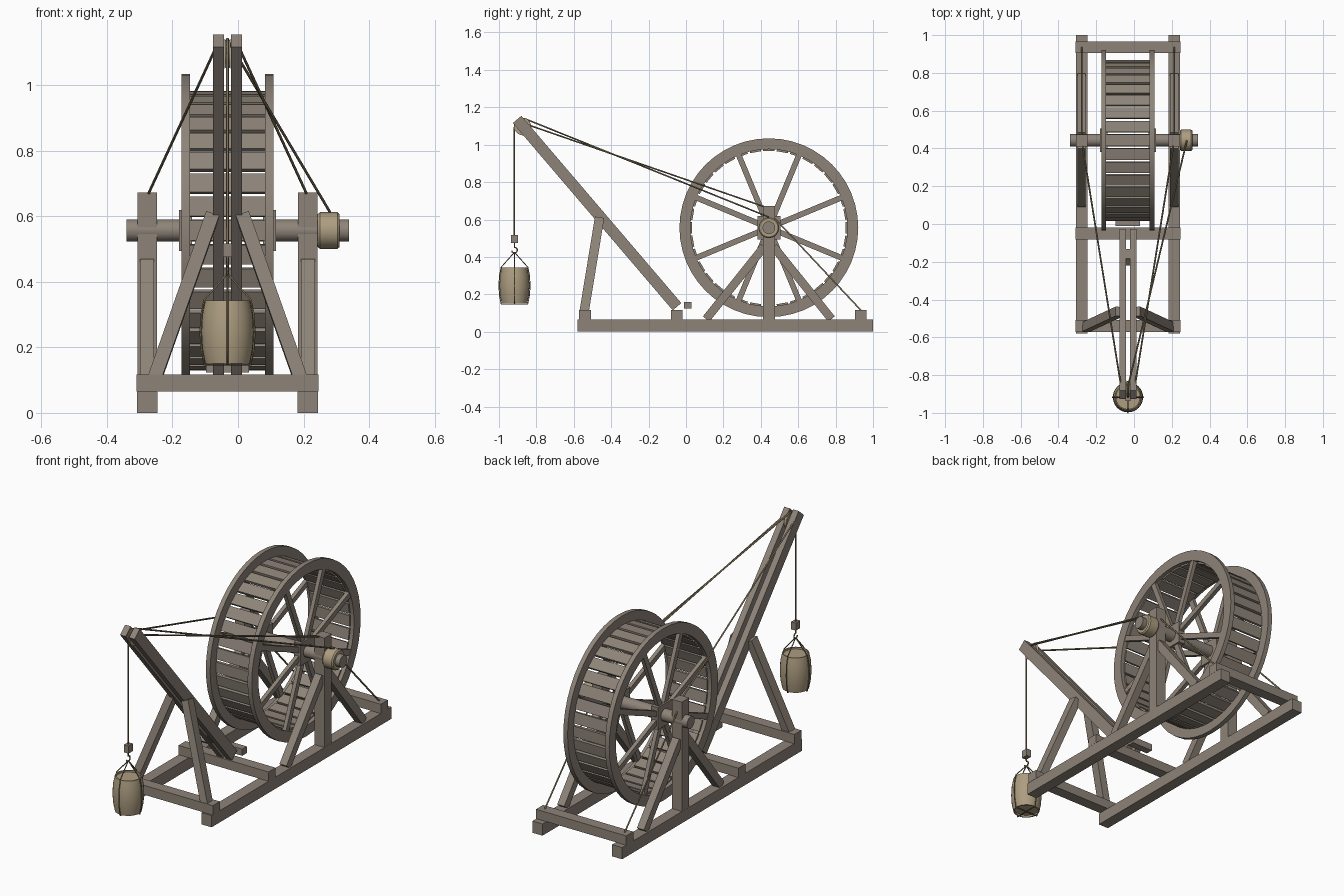
import bpy, bmesh, math
from mathutils import Vector, Matrix

if "Cube" in bpy.data.objects:
    bpy.data.objects.remove(bpy.data.objects["Cube"], do_unlink=True)


def material(name, rgb):
    m = bpy.data.materials.new(name)
    m.use_nodes = True
    m.diffuse_color = (*rgb, 1)
    m.node_tree.nodes["Principled BSDF"].inputs["Base Color"].default_value = (*rgb, 1)
    return m


WOOD = material("weathered wood", (0.27, 0.23, 0.19))
TAN = material("pale wood", (0.42, 0.34, 0.22))
ROPE = material("rope", (0.21, 0.17, 0.10))

CX = -0.032                 # centre line of the frame
AXLE_Y, AXLE_Z = 0.443, 0.556
SIDES = (-1, 1)


def finish(name, bm, mat, smooth=False):
    bmesh.ops.recalc_face_normals(bm, faces=bm.faces)
    me = bpy.data.meshes.new(name)
    bm.to_mesh(me)
    bm.free()
    me.materials.append(mat)
    ob = bpy.data.objects.new(name, me)
    bpy.context.collection.objects.link(ob)
    if smooth:
        bpy.ops.object.select_all(action='DESELECT')
        ob.select_set(True)
        bpy.context.view_layer.objects.active = ob
        bpy.ops.object.shade_smooth_by_angle(angle=math.radians(35))
    return ob


def add_box(bm, center, size, rot=Matrix()):
    mat = Matrix.Translation(center) @ rot.to_4x4() @ Matrix.Diagonal((*size, 1))
    bmesh.ops.create_cube(bm, size=1, matrix=mat)


def box(name, x, y, z, mat=WOOD):
    """Box from three (low, high) ranges."""
    bm = bmesh.new()
    add_box(bm, [(a + b) / 2 for a, b in (x, y, z)], [b - a for a, b in (x, y, z)])
    return finish(name, bm, mat)


def beam(name, a, b, width, depth):
    """Square timber from a to b; width is measured across x."""
    a, b = Vector(a), Vector(b)
    along = (b - a).normalized()
    side = (Vector((1, 0, 0)) - along * along.x).normalized()
    rot = Matrix((side, along.cross(side), along)).transposed()
    bm = bmesh.new()
    add_box(bm, (a + b) / 2, (width, depth, (b - a).length), rot)
    return finish(name, bm, WOOD)


def lathe(name, profile, origin, mat, axis='Z', steps=32, smooth=True, closed=False):
    """Revolve (radius, height) points about an axis."""
    bm = bmesh.new()
    vs = [bm.verts.new((r, 0, h)) for r, h in profile]
    pairs = list(zip(vs, vs[1:])) + ([(vs[-1], vs[0])] if closed else [])
    edges = [bm.edges.new(p) for p in pairs]
    bmesh.ops.spin(bm, geom=vs + edges, cent=(0, 0, 0), axis=(0, 0, 1),
                   angle=math.tau, steps=steps)
    bmesh.ops.remove_doubles(bm, verts=bm.verts, dist=1e-5)
    turn = Matrix.Rotation(math.pi / 2, 4, 'Y') if axis == 'X' else Matrix()
    bm.transform(Matrix.Translation(origin) @ turn)
    return finish(name, bm, mat, smooth)


def rope(name, points, radius=0.0045):
    cu = bpy.data.curves.new(name, 'CURVE')
    cu.dimensions = '3D'
    cu.bevel_depth = radius
    cu.bevel_resolution = 1
    cu.use_fill_caps = True
    sp = cu.splines.new('POLY')
    sp.points.add(len(points) - 1)
    for p, co in zip(sp.points, points):
        p.co = (*co, 1)
    cu.materials.append(ROPE)
    ob = bpy.data.objects.new(name, cu)
    bpy.context.collection.objects.link(ob)
    return ob


# Ground frame
for s in SIDES:
    x = CX + s * 0.245
    box("side_rail", (x - 0.031, x + 0.031), (-0.58, 1.0), (0, 0.065))
for name, y in (("front", -0.54), ("middle", -0.05), ("rear", 0.935)):
    box(name + "_cross_beam", (CX - 0.277, CX + 0.277), (y - 0.031, y + 0.031), (0.065, 0.117))
box("boom_foot_bar", (CX - 0.065, CX + 0.065), (-0.01, 0.03), (0.123, 0.16))

# Axle posts with slanted braces
for s in SIDES:
    x = CX + s * 0.245
    box("axle_post", (x - 0.03, x + 0.03), (AXLE_Y - 0.032, AXLE_Y + 0.032), (0.065, 0.672))
    for t in SIDES:
        beam("post_brace", (x, AXLE_Y + t * 0.335, 0.068), (x, AXLE_Y + t * 0.025, 0.455), 0.043, 0.045)

# Axle and rope drum
lathe("axle", [(0, -0.34), (0.034, -0.34), (0.034, 0.338), (0, 0.338)],
      (0, AXLE_Y, AXLE_Z), WOOD, 'X', 16)
lathe("rope_drum", [(0, 0.243), (0.05, 0.243), (0.056, 0.25), (0.056, 0.303), (0.05, 0.31), (0, 0.31)],
      (0, AXLE_Y, AXLE_Z), TAN, 'X', 16)

# Tread wheel: rims, hub plates, spokes and slats
for s in SIDES:
    x = CX + s * 0.128
    lathe("wheel_rim", [(0.42, -0.013), (0.478, -0.013), (0.478, 0.013), (0.42, 0.013)],
          (x, AXLE_Y, AXLE_Z), WOOD, 'X', 48, closed=True)
    box("hub_plate", (x - 0.02, x + 0.02), (AXLE_Y - 0.062, AXLE_Y + 0.062), (AXLE_Z - 0.062, AXLE_Z + 0.062))
    bm = bmesh.new()
    for i in range(8):
        rot = Matrix.Rotation(math.tau * (i + 0.5) / 8, 3, 'X')
        add_box(bm, Vector((x, AXLE_Y, AXLE_Z)) + rot @ Vector((0, 0, 0.235)), (0.022, 0.03, 0.39), rot)
    finish("wheel_spokes", bm, WOOD)
bm = bmesh.new()
SLATS = 36
for i in range(SLATS):
    rot = Matrix.Rotation(math.tau * i / SLATS, 3, 'X')
    add_box(bm, Vector((CX, AXLE_Y, AXLE_Z)) + rot @ Vector((0, 0, 0.418)), (0.24, 0.06, 0.016), rot)
finish("tread_slats", bm, WOOD)

# Twin boom with spacer and A-frame legs
foot, tip = Vector((0, -0.048, 0.134)), Vector((0, -0.903, 1.135))
for s in SIDES:
    off = Vector((CX + s * 0.0275, 0, 0))
    beam("boom", foot + off, tip + off, 0.034, 0.06)
    beam("a_frame_leg", (CX + s * 0.222, -0.545, 0.105), (CX + s * 0.045, -0.463, 0.605), 0.042, 0.05)
center = Vector((CX, 0, 0))
beam("boom_spacer", center + foot.lerp(tip, 0.12), center + foot.lerp(tip, 0.18), 0.024, 0.05)

# Pulley wheel in the boom tip
PY, PZ = -0.872, 1.095
lathe("pulley", [(0, -0.009), (0.045, -0.009), (0.038, 0), (0.045, 0.009), (0, 0.009)],
      (CX, PY, PZ), TAN, 'X', 24)

# Stay ropes and hoisting rope
for s in SIDES:
    x = CX + s * 0.245
    rope("front_stay", [(CX + s * 0.035, -0.87, 1.115), (x, AXLE_Y, 0.66)])
    rope("rear_stay", [(x, AXLE_Y, 0.64), (x, 0.935, 0.115)])
HY = PY - 0.045
arc = [(CX, PY + 0.045 * math.cos(a), PZ + 0.045 * math.sin(a))
       for a in [math.radians(75 + 15 * i) for i in range(8)]]
rope("hoist_rope", [(0.28, AXLE_Y, 0.613)] + arc + [(CX, HY, 0.5)])

# Hook block, hook and barrel
box("hook_block", (CX - 0.014, CX + 0.014), (HY - 0.019, HY + 0.019), (0.475, 0.517))
hook = [(CX, HY + 0.015 * math.sin(a), 0.436 - 0.015 * math.cos(a))
        for a in [math.radians(-80 + 26 * i) for i in range(11)]]
rope("hook", hook + [(CX, HY, 0.478)], 0.004)
lathe("barrel", [(0, 0.16), (0.062, 0.16), (0.062, 0.15), (0.068, 0.15), (0.077, 0.195), (0.08, 0.247),
                 (0.077, 0.3), (0.068, 0.343), (0.062, 0.343), (0.062, 0.333), (0, 0.333)],
      (CX, HY, 0), TAN, 'Z', 32)

# Sling ropes around the barrel
SLING = [(0, 0.425), (0.071, 0.345), (0.08, 0.3), (0.083, 0.247), (0.08, 0.195), (0.071, 0.147), (0, 0.147)]
for i in range(4):
    a = math.tau * i / 4
    rope("barrel_sling", [(CX + r * math.cos(a), HY + r * math.sin(a), z) for r, z in SLING], 0.003)
